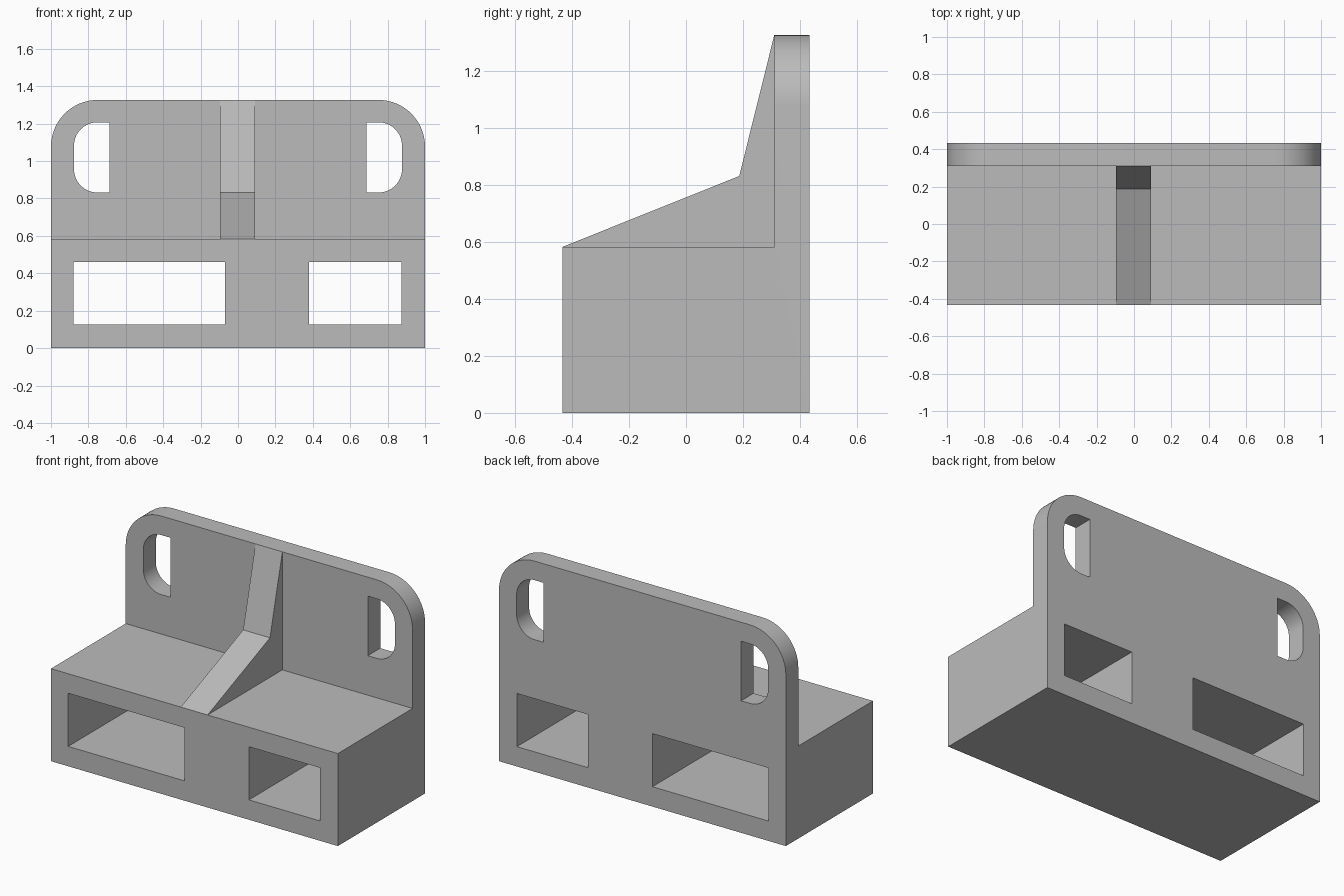
import bpy
import bmesh
from math import radians

default = bpy.data.objects.get("Cube")
if default:
    bpy.data.objects.remove(default, do_unlink=True)

HALF_X, HALF_Y = 1.0, 0.434
SHELF_Z, TOP_Z = 0.583, 1.327
PLATE_Y = 0.31

grey = bpy.data.materials.new("plain grey")
grey.use_nodes = True
colour = (0.5, 0.5, 0.5, 1)
grey.diffuse_color = colour
grey.node_tree.nodes["Principled BSDF"].inputs["Base Color"].default_value = colour


def prism(name, profile, x0, x1, rounded=None, radius=0):
    """Extrude a (y, z) profile along x; round the y-running edges chosen by a rule."""
    bm = bmesh.new()
    face = bm.faces.new([bm.verts.new((x0, y, z)) for y, z in profile])
    grown = bmesh.ops.extrude_face_region(bm, geom=[face])["geom"]
    verts = [v for v in grown if isinstance(v, bmesh.types.BMVert)]
    bmesh.ops.translate(bm, verts=verts, vec=(x1 - x0, 0, 0))
    bmesh.ops.recalc_face_normals(bm, faces=bm.faces)
    if rounded:
        edges = [e for e in bm.edges
                 if abs(e.verts[0].co.y - e.verts[1].co.y) > 0.01
                 and all(rounded(v.co) for v in e.verts)]
        bmesh.ops.bevel(bm, geom=edges, offset=radius, segments=16,
                        profile=0.5, affect='EDGES')
    mesh = bpy.data.meshes.new(name)
    bm.to_mesh(mesh)
    bm.free()
    mesh.materials.append(grey)
    obj = bpy.data.objects.new(name, mesh)
    bpy.context.collection.objects.link(obj)
    return obj


def box(y0, y1, z0, z1):
    return [(y0, z0), (y1, z0), (y1, z1), (y0, z1)]


def combine(target, tool, operation):
    bpy.context.view_layer.objects.active = target
    mod = target.modifiers.new(operation.lower(), 'BOOLEAN')
    mod.operation = operation
    mod.solver = 'EXACT'
    mod.object = tool
    bpy.ops.object.modifier_apply(modifier=mod.name)
    bpy.data.objects.remove(tool, do_unlink=True)


# Base block and upright back plate in one L-shaped solid
bracket = prism("bracket_body",
                [(-HALF_Y, 0), (HALF_Y, 0), (HALF_Y, TOP_Z),
                 (PLATE_Y, TOP_Z), (PLATE_Y, SHELF_Z), (-HALF_Y, SHELF_Z)],
                -HALF_X, HALF_X, lambda p: p.z > TOP_Z - 0.01, 0.25)

# Rectangular tunnels through the base
for x0, x1 in ((-0.88, -0.07), (0.38, 0.875)):
    combine(bracket, prism("tunnel_cutter", box(-0.6, 0.6, 0.125, 0.46), x0, x1),
            'DIFFERENCE')

# Slots near the plate ends, rounded on the outer side
for side in (-1, 1):
    x0, x1 = sorted((side * 0.688, side * 0.877))
    slot = prism("slot_cutter", box(0.2, 0.6, 0.832, 1.207), x0, x1,
                 lambda p: abs(p.x) > 0.8, 0.125)
    combine(bracket, slot, 'DIFFERENCE')

# Bent gusset rib between shelf and plate
rib = prism("gusset_rib",
            [(-HALF_Y, SHELF_Z), (0.187, 0.832), (PLATE_Y, TOP_Z),
             (0.35, 1.2), (0.35, 0.5), (-0.4, 0.5)], -0.095, 0.092)
combine(bracket, rib, 'UNION')

bpy.ops.object.select_all(action='DESELECT')
bracket.select_set(True)
bpy.context.view_layer.objects.active = bracket
bpy.ops.object.shade_smooth_by_angle(angle=radians(25))
